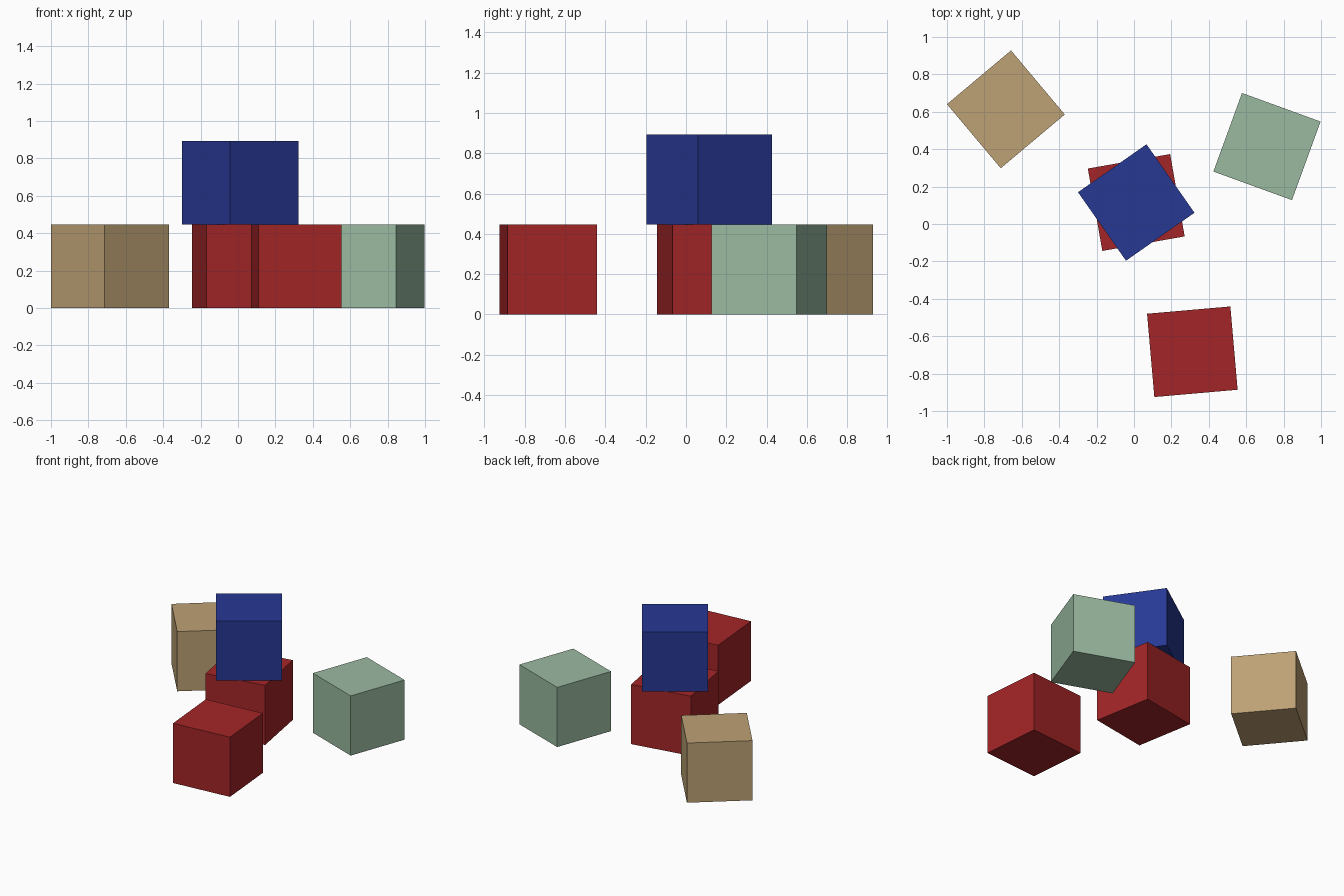
import bpy, math

if "Cube" in bpy.data.objects:
    bpy.data.objects.remove(bpy.data.objects["Cube"])

SIZE = 0.447


def material(name, rgb):
    """Flat colour from 8-bit sRGB, stored as linear."""
    def lin(c):
        c /= 255
        return c / 12.92 if c <= 0.04045 else ((c + 0.055) / 1.055) ** 2.4
    m = bpy.data.materials.new(name)
    m.diffuse_color = (*[lin(c) for c in rgb], 1)
    m.use_nodes = True
    m.node_tree.nodes["Principled BSDF"].inputs["Base Color"].default_value = m.diffuse_color
    return m


red = material("red", (163, 37, 39))
blue = material("blue", (39, 56, 148))
tan = material("tan", (189, 161, 117))
green = material("sage green", (154, 186, 161))


def cube(name, x, y, level, angle, mat):
    """Toy block standing on the given stacking level, turned about z."""
    bpy.ops.mesh.primitive_cube_add(
        size=SIZE, location=(x, y, SIZE * (level + 0.5)),
        rotation=(0, 0, math.radians(angle)))
    ob = bpy.context.object
    ob.name = name
    ob.data.materials.append(mat)


# Stacked pair
cube("stack_bottom_block", 0.012, 0.115, 0, 10, red)
cube("stack_top_block", 0.012, 0.115, 1, 35, blue)
# Loose blocks on the floor
cube("front_block", 0.312, -0.683, 0, 5, red)
cube("back_left_block", -0.685, 0.613, 0, 40, tan)
cube("right_block", 0.711, 0.414, 0, -20, green)
